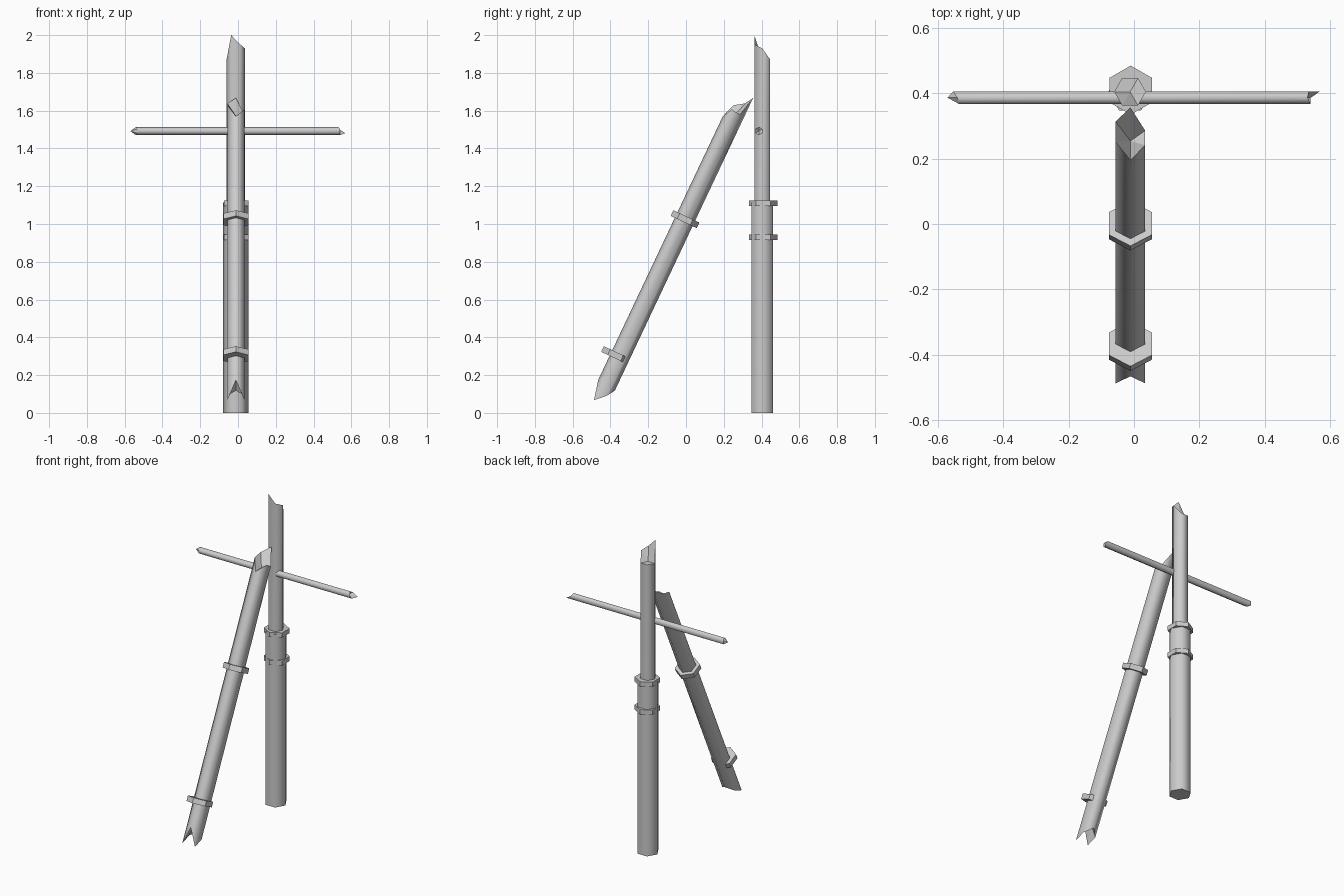
import bpy, bmesh, math
from mathutils import Vector

if "Cube" in bpy.data.objects:
    bpy.data.objects.remove(bpy.data.objects["Cube"], do_unlink=True)

GREY = (0.6, 0.6, 0.6, 1.0)
mat = bpy.data.materials.new("plain grey")
mat.use_nodes = True
mat.diffuse_color = GREY
bsdf = next(n for n in mat.node_tree.nodes if n.type == 'BSDF_PRINCIPLED')
bsdf.inputs["Base Color"].default_value = GREY

X, Y, Z = Vector((1, 0, 0)), Vector((0, 1, 0)), Vector((0, 0, 1))


def hex_pole(name, origin, u, v, d, radius, phase, low, high, tips, smooth=True):
    """Six-sided pole along d. low / high give each corner's position along d,
    tips the position of the middle of each broken end."""
    bm = bmesh.new()
    o = Vector(origin)
    rings = []
    for ends in (low, high):
        ring = []
        for i, t in enumerate(ends):
            a = math.radians(phase + 60 * i)
            ring.append(bm.verts.new(o + u * radius * math.cos(a) + v * radius * math.sin(a) + d * t))
        rings.append(ring)
    for i in range(6):
        j = (i + 1) % 6
        f = bm.faces.new((rings[0][i], rings[0][j], rings[1][j], rings[1][i]))
        f.smooth = smooth
    # ends: a flat hexagon, or a fan of splinters around the middle point
    for ring, ends, tip in zip(rings, (low, high), tips):
        if len(set(ends)) == 1 and tip == ends[0]:
            bm.faces.new(ring)
        else:
            c = bm.verts.new(o + d * tip)
            for i in range(6):
                bm.faces.new((ring[i], ring[(i + 1) % 6], c))
        for i in range(6):
            bm.edges.get((ring[i], ring[(i + 1) % 6])).smooth = False
    bmesh.ops.recalc_face_normals(bm, faces=bm.faces)
    me = bpy.data.meshes.new(name)
    bm.to_mesh(me)
    bm.free()
    me.materials.append(mat)
    ob = bpy.data.objects.new(name, me)
    bpy.context.collection.objects.link(ob)
    return ob


def band(name, origin, u, v, d, t, thick=0.03, radius=0.075):
    lo, hi = t - thick / 2, t + thick / 2
    hex_pole(name, origin, u, v, d, radius, 30, [lo] * 6, [hi] * 6, (lo, hi), False)


# Upright post: thick sleeve, thinner broken pole and two bands
POST = (-0.012, 0.404, 0)
hex_pole("post_base", POST, X, Y, Z, 0.0665, 0, [0] * 6, [1.115] * 6, (0, 1.115))
hex_pole("post_upper", POST, X, Y, Z, 0.0485, 0, [1.0] * 6,
         [1.93, 1.87, 1.87, 1.87, 2.0, 1.95], (1.0, 1.87))
for name, z in (("post_band_top", 1.11), ("post_band_lower", 0.93)):
    band(name, (-0.01, 0.409, 0), X, Y, Z, z)

# Crossbar running sideways through the post
hex_pole("crossbar", (0, 0.386, 1.492), Y, Z, X, 0.022, 30,
         [-0.552, -0.54, -0.535, -0.535, -0.54, -0.552],
         [0.535, 0.53, 0.54, 0.54, 0.54, 0.568], (-0.57, 0.52))

# Leaning strut with splintered ends
lean = math.radians(25.3)
D = Vector((0, math.sin(lean), math.cos(lean)))
V = Vector((0, math.cos(lean), -math.sin(lean)))
STRUT = Vector((-0.011, -0.003, 1.03))
hex_pole("leaning_strut", STRUT, X, V, D, 0.052, 30,
         [-1.026, -0.984, -1.026, -1.077, -0.972, -1.077],
         [0.62, 0.73, 0.685, 0.65, 0.573, 0.625], (-0.95, 0.6))
band("strut_band_upper", STRUT, X, V, D, -0.005, 0.033, 0.076)
band("strut_band_lower", STRUT - V * 0.025, X, V, D, -0.813, 0.033, 0.076)
